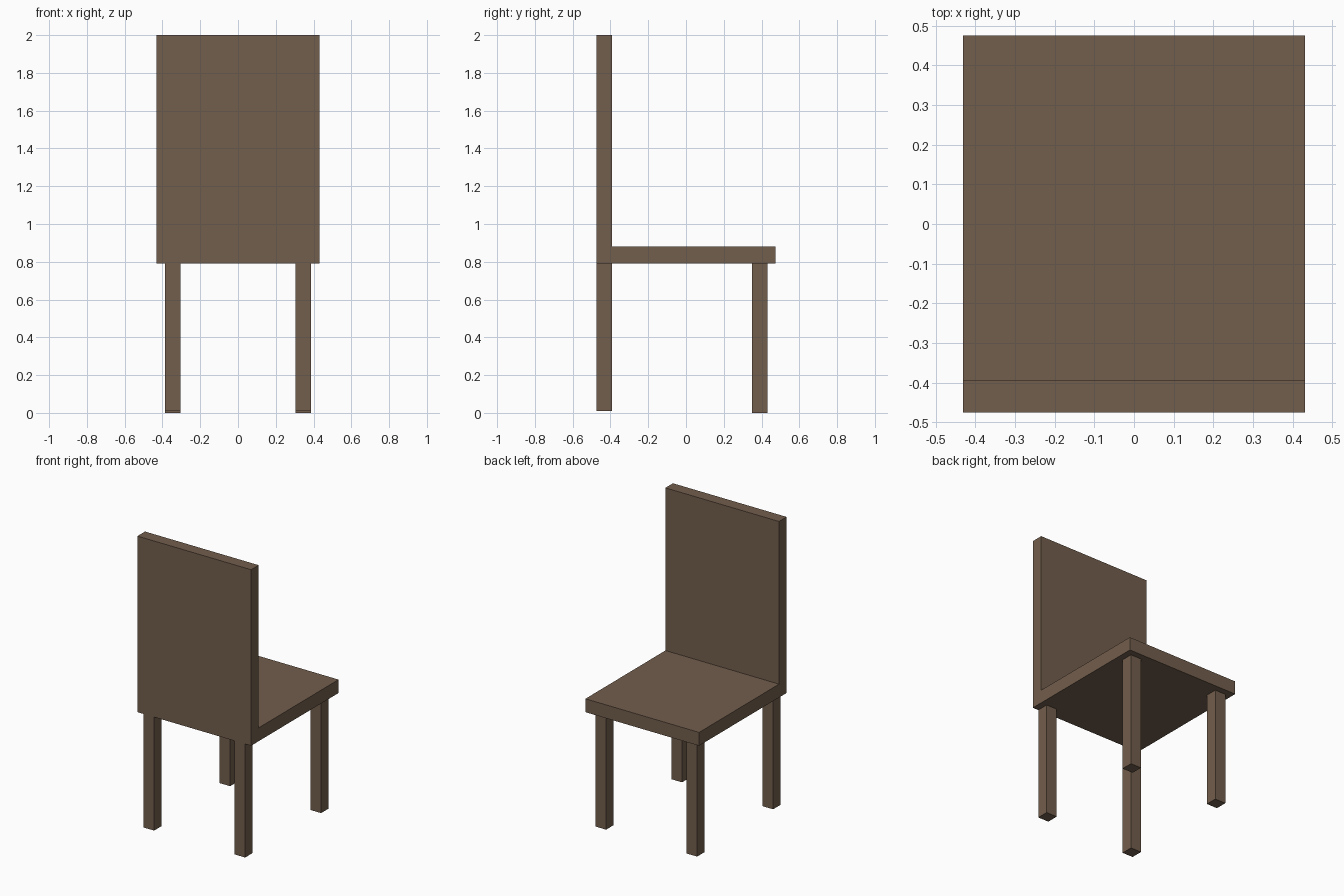
import bpy
import bmesh
from mathutils import Vector

cube = bpy.data.objects.get("Cube")
if cube:
    bpy.data.objects.remove(cube, do_unlink=True)

# Single brown wood colour
wood = bpy.data.materials.new("brown_wood")
wood.use_nodes = True
COLOUR = (0.171, 0.112, 0.073, 1.0)
wood.diffuse_color = COLOUR
wood.node_tree.nodes["Principled BSDF"].inputs["Base Color"].default_value = COLOUR


def extrude_profile(name, profile, offset):
    """Extrude a closed outline of 3D points along an offset into a solid."""
    bm = bmesh.new()
    face = bm.faces.new([bm.verts.new(p) for p in profile])
    result = bmesh.ops.extrude_face_region(bm, geom=[face], use_keep_orig=True)
    moved = [g for g in result["geom"] if isinstance(g, bmesh.types.BMVert)]
    bmesh.ops.translate(bm, verts=moved, vec=Vector(offset))
    bmesh.ops.recalc_face_normals(bm, faces=bm.faces)
    mesh = bpy.data.meshes.new(name)
    bm.to_mesh(mesh)
    bm.free()
    mesh.materials.append(wood)
    obj = bpy.data.objects.new(name, mesh)
    bpy.context.collection.objects.link(obj)
    return obj


HALF_WIDTH = 0.432
DEPTH = 0.475
SEAT_BOTTOM, SEAT_TOP, TOP = 0.79, 0.882, 2.0
BACK_INNER = -0.393

# Seat and backrest: one L-shaped side profile, extruded across the width
side = [(-DEPTH, SEAT_BOTTOM), (DEPTH, SEAT_BOTTOM), (DEPTH, SEAT_TOP),
        (BACK_INNER, SEAT_TOP), (BACK_INNER, TOP), (-DEPTH, TOP)]
extrude_profile("seat_and_backrest", [(-HALF_WIDTH, y, z) for y, z in side],
                (2 * HALF_WIDTH, 0, 0))

# Four square legs; the pair under the backrest is slightly shorter
LEG_X, LEG = 0.346, 0.041
for row, leg_y, foot in (("backrest", -0.434, 0.01), ("seat_edge", 0.391, 0.0)):
    for label, sign in (("left", 1), ("right", -1)):
        cx = sign * LEG_X
        corners = [(cx + sx * LEG, leg_y + sy * LEG, foot)
                   for sx, sy in ((-1, -1), (1, -1), (1, 1), (-1, 1))]
        extrude_profile(f"{row}_leg_{label}", corners,
                        (0, 0, SEAT_BOTTOM - foot))
